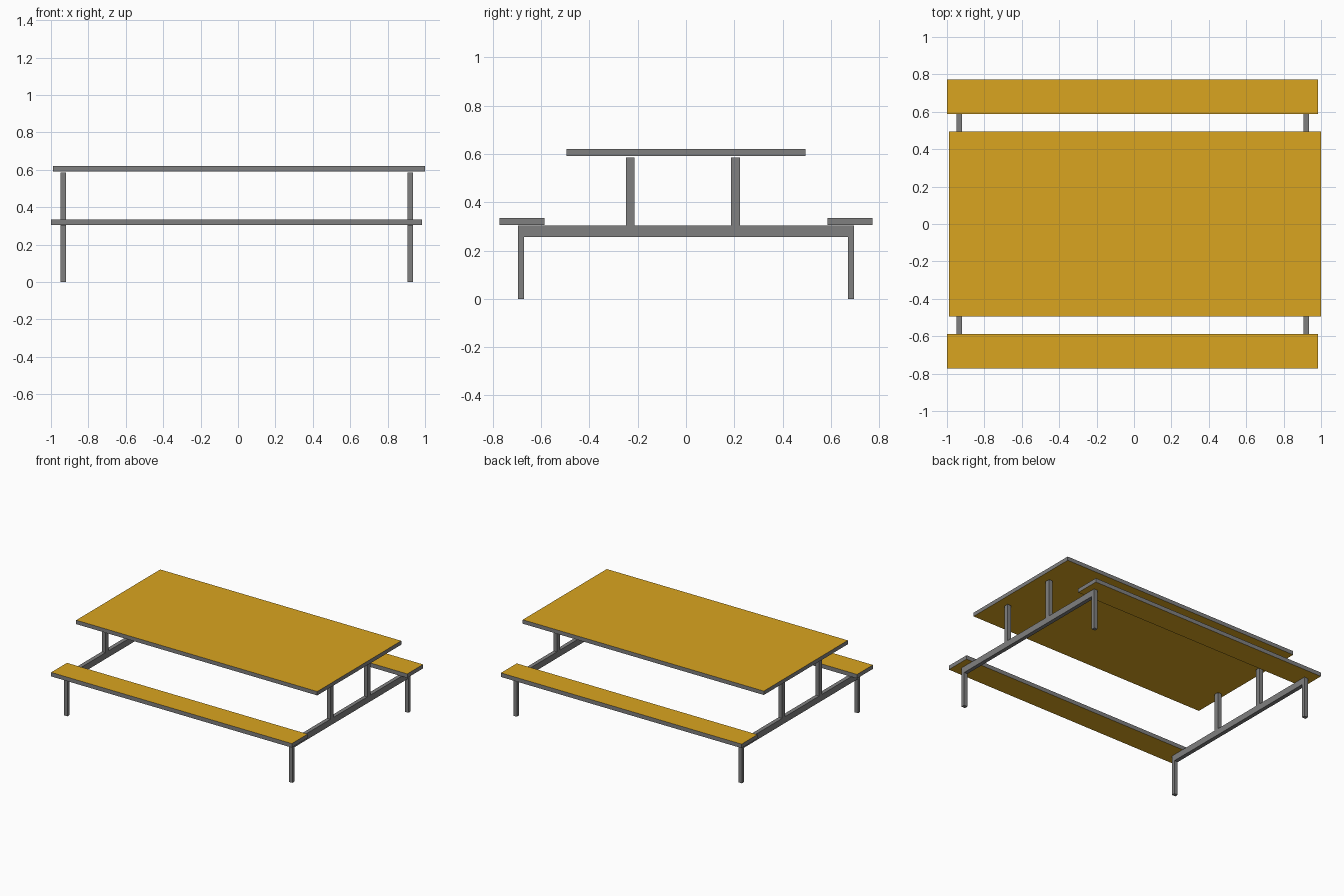
import bpy, bmesh

if "Cube" in bpy.data.objects:
    bpy.data.objects.remove(bpy.data.objects["Cube"])


def srgb(r, g, b):
    f = lambda c: c / 12.92 if c <= 0.04045 else ((c + 0.055) / 1.055) ** 2.4
    return (f(r / 255), f(g / 255), f(b / 255), 1)


def material(name, rgb):
    m = bpy.data.materials.new(name)
    m.diffuse_color = srgb(*rgb)
    m.use_nodes = True
    m.node_tree.nodes["Principled BSDF"].inputs["Base Color"].default_value = m.diffuse_color
    return m


METAL = material("grey metal", (128, 128, 128))
WOOD = material("golden wood", (218, 165, 32))


def box(name, xs, ys, zs, plank=False):
    """Box between the given limits; planks get wood on top and bottom."""
    bm = bmesh.new()
    bmesh.ops.create_cube(bm, size=1)
    for v in bm.verts:
        v.co = [lim[0] if c < 0 else lim[1] for c, lim in zip(v.co, (xs, ys, zs))]
    bm.normal_update()
    for f in bm.faces:
        f.material_index = int(plank and abs(f.normal.z) > 0.5)
    mesh = bpy.data.meshes.new(name)
    bm.to_mesh(mesh)
    bm.free()
    mesh.materials.append(METAL)
    mesh.materials.append(WOOD)
    ob = bpy.data.objects.new(name, mesh)
    bpy.context.collection.objects.link(ob)


# Table top and the two benches
box("table_top", (-0.988, 1.0), (-0.495, 0.495), (0.592, 0.621), True)
box("front_bench", (-1.0, 0.985), (-0.773, -0.587), (0.305, 0.335), True)
box("back_bench", (-1.0, 0.985), (0.587, 0.773), (0.305, 0.335), True)

# End frames: cross beam, two legs, two posts carrying the top
for side, xs in (("left", (-0.949, -0.919)), ("right", (0.907, 0.936))):
    box(side + "_cross_beam", xs, (-0.697, 0.697), (0.256, 0.303))
    box(side + "_front_leg", xs, (-0.697, -0.671), (0, 0.256))
    box(side + "_back_leg", xs, (0.671, 0.697), (0, 0.256))
    box(side + "_front_post", xs, (-0.248, -0.213), (0.303, 0.586))
    box(side + "_back_post", xs, (0.187, 0.223), (0.303, 0.586))
